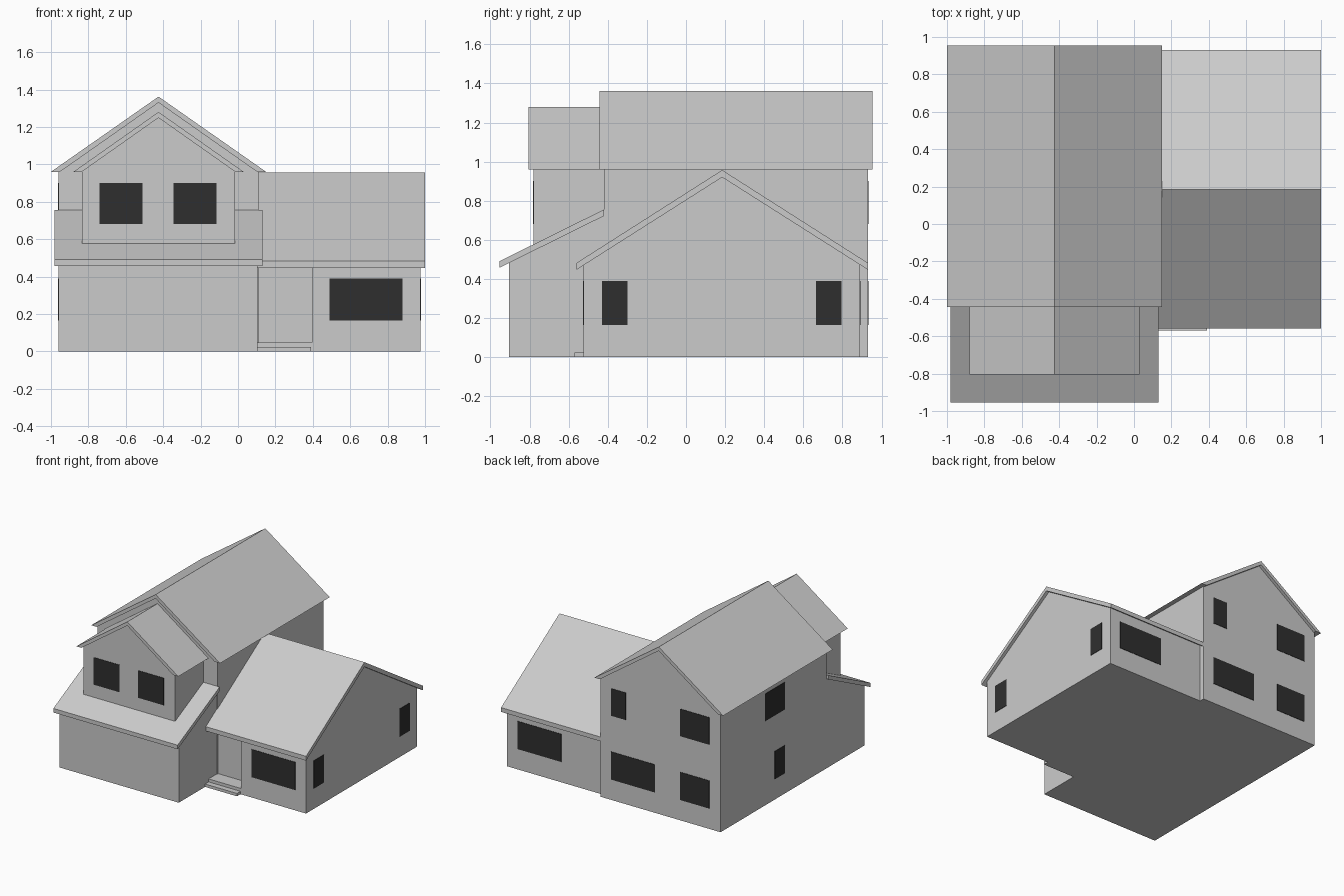
import bpy, bmesh
from mathutils import Vector

if "Cube" in bpy.data.objects:
    bpy.data.objects.remove(bpy.data.objects["Cube"])

glass = bpy.data.materials.new("dark_glass")
glass.diffuse_color = (0.028, 0.028, 0.028, 1)
glass.use_nodes = True
glass.node_tree.nodes["Principled BSDF"].inputs["Base Color"].default_value = glass.diffuse_color


def prism(name, axis, profile, lo, hi, mat=None):
    """Extrude a profile along 'x' (profile is y,z) or 'y' (profile is x,z)."""
    place = (lambda a, b, t: (t, a, b)) if axis == 'x' else (lambda a, b, t: (a, t, b))
    bm = bmesh.new()
    face = bm.faces.new([bm.verts.new(place(a, b, lo)) for a, b in profile])
    ext = bmesh.ops.extrude_face_region(bm, geom=[face])
    moved = [g for g in ext["geom"] if isinstance(g, bmesh.types.BMVert)]
    bmesh.ops.translate(bm, verts=moved, vec=Vector(place(0, 0, hi - lo)))
    if len(bm.faces) < len(profile) + 2:
        bm.faces.new([v for v in bm.verts if v not in moved])
    bmesh.ops.recalc_face_normals(bm, faces=bm.faces)
    me = bpy.data.meshes.new(name)
    bm.to_mesh(me)
    bm.free()
    ob = bpy.data.objects.new(name, me)
    bpy.context.collection.objects.link(ob)
    if mat:
        me.materials.append(mat)
    return ob


def rect(a0, a1, b0, b1):
    return [(a0, b0), (a1, b0), (a1, b1), (a0, b1)]


def window(name, axis, at, a0, a1, upper=False):
    """Thin dark pane lying on the wall plane 'at', spanning a0..a1."""
    z0, z1 = (0.68, 0.90) if upper else (0.165, 0.39)
    prism(name, axis, rect(a0, a1, z0, z1), at - 0.003, at + 0.003, glass)


MID = -0.425                      # ridge x of main house and dormer
EAVE = 0.96

# Main two-storey block with gables, and its roof
prism("main_walls", 'y', [(-0.96, 0), (0.11, 0), (0.11, EAVE), (MID, 1.335), (-0.96, EAVE)],
      -0.42, 0.93)
prism("main_roof", 'y', [(-1, EAVE), (MID, 1.362), (0.15, EAVE), (0.102, EAVE),
                         (MID, 1.33), (-0.952, EAVE)], -0.443, 0.955)

# Front single-storey block and its lean-to roof
prism("front_walls", 'x', [(-0.905, 0), (-0.42, 0), (-0.42, 0.73), (-0.905, 0.49)], -0.96, 0.105)
prism("front_roof", 'x', [(-0.955, 0.457), (-0.42, 0.722), (-0.42, 0.755), (-0.955, 0.49)],
      -0.98, 0.13)

# Dormer on the lean-to roof
prism("dormer_walls", 'y', [(-0.835, 0.575), (-0.015, 0.575), (-0.015, EAVE), (MID, 1.252),
                            (-0.835, EAVE)], -0.78, -0.42)
prism("dormer_roof", 'y', [(-0.88, EAVE), (MID, 1.28), (0.03, EAVE), (-0.015, EAVE),
                           (MID, 1.249), (-0.835, EAVE)], -0.805, -0.42)


# Side wing: full-depth room plus a set-back part behind the porch
def wing_profile(front):
    under = 0.45 + (front + 0.56) * 0.63
    return [(front, 0), (0.89, 0), (0.89, 0.475), (0.185, 0.925), (front, under + 0.005)]


prism("wing_room_walls", 'x', wing_profile(-0.525), 0.395, 0.975)
prism("wing_entry_walls", 'x', wing_profile(-0.41), 0.105, 0.395)
prism("wing_roof", 'x', [(-0.56, 0.447), (0.185, 0.92), (0.93, 0.447), (0.93, 0.482),
                         (0.185, 0.957), (-0.56, 0.482)], 0.105, 1.0)

# Porch floor and step
prism("porch_floor", 'x', rect(-0.525, -0.41, 0, 0.047), 0.105, 0.395)
prism("porch_step", 'x', rect(-0.57, -0.525, 0, 0.023), 0.105, 0.39)

# Windows: front, back, right and left
for i, x in enumerate((-0.74, -0.345)):
    window(f"dormer_window_{i}", 'y', -0.78, x, x + 0.23, True)
for side, y in (("front", -0.525), ("back", 0.89)):
    window(f"wing_{side}_window", 'y', y, 0.49, 0.88)
window("back_wide_window", 'y', 0.93, -0.375, 0.015)
window("back_lower_window", 'y', 0.93, -0.86, -0.60)
window("back_upper_window", 'y', 0.93, -0.86, -0.60, True)
window("back_narrow_window", 'y', 0.93, -0.115, 0.015, True)
for i, y in enumerate((-0.43, 0.665)):
    window(f"right_window_{i}", 'x', 0.975, y, y + 0.13)
window("left_upper_window", 'x', -0.96, 0.11, 0.365, True)
window("left_lower_window", 'x', -0.96, 0.11, 0.24)
